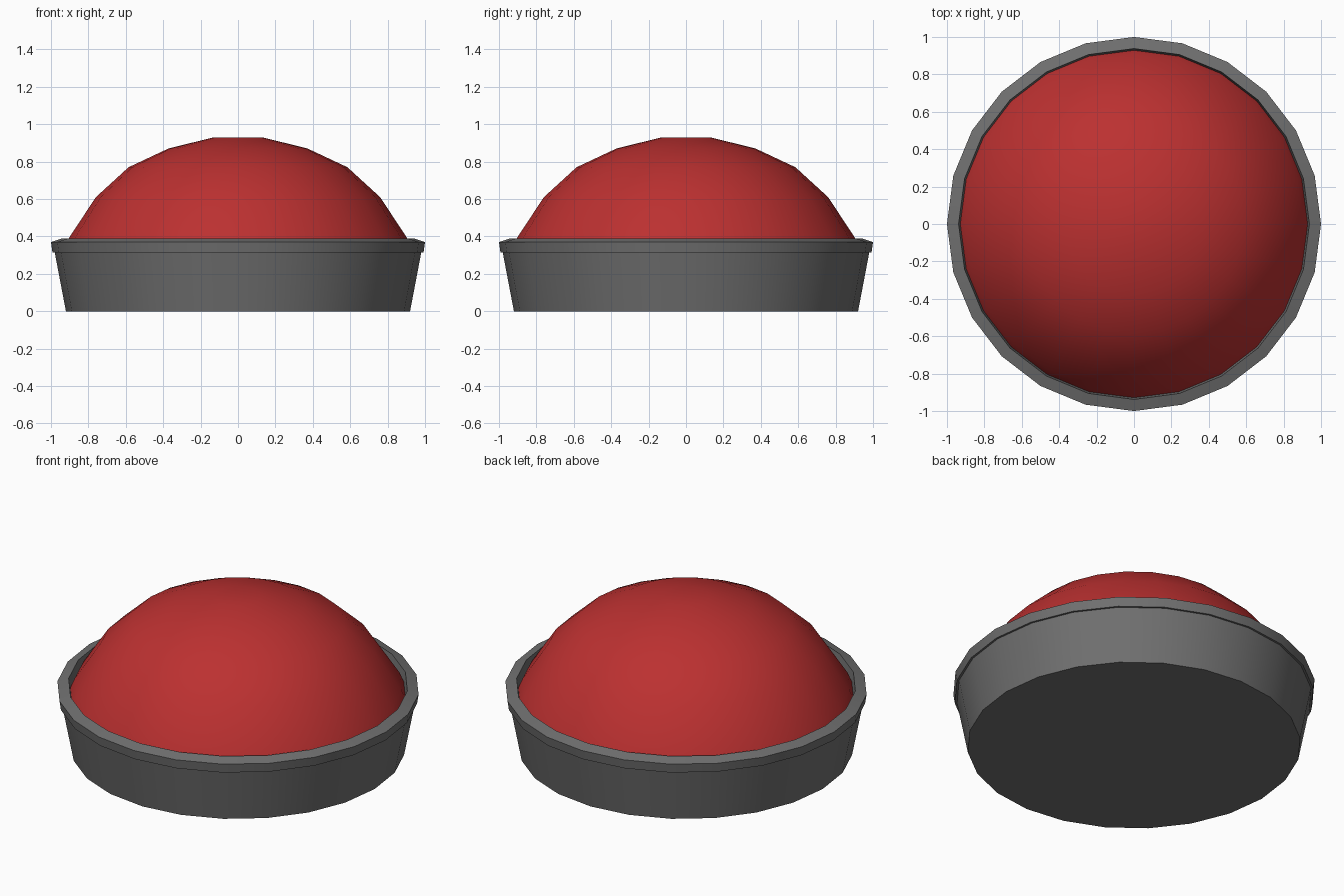
import bpy, bmesh
from math import sin, cos, pi, radians

if "Cube" in bpy.data.objects:
    bpy.data.objects.remove(bpy.data.objects["Cube"])

SIDES = 24


def lathe(name, profile, color=None, cap_first=False, cap_last=False):
    """Revolve (radius, z) points, listed from bottom outside upwards, around z."""
    bm = bmesh.new()
    rings = [[bm.verts.new((r * cos(2 * pi * i / SIDES), r * sin(2 * pi * i / SIDES), z))
              for i in range(SIDES)] for r, z in profile]
    for low, high in zip(rings, rings[1:]):
        for i in range(SIDES):
            j = (i + 1) % SIDES
            bm.faces.new((low[i], low[j], high[j], high[i]))
    if cap_first:
        bm.faces.new(rings[0][::-1])
    if cap_last:
        bm.faces.new(rings[-1])
    mesh = bpy.data.meshes.new(name)
    bm.to_mesh(mesh)
    bm.free()
    obj = bpy.data.objects.new(name, mesh)
    bpy.context.collection.objects.link(obj)
    if color:
        mat = bpy.data.materials.new(name + "_colour")
        mat.diffuse_color = color
        mat.use_nodes = True
        mat.node_tree.nodes["Principled BSDF"].inputs["Base Color"].default_value = mat.diffuse_color
        mesh.materials.append(mat)
    bpy.ops.object.select_all(action='DESELECT')
    obj.select_set(True)
    bpy.context.view_layer.objects.active = obj
    bpy.ops.object.shade_smooth_by_angle(angle=radians(35))
    return obj


GREY = (0.16, 0.16, 0.16, 1)
RED = (0.5, 0.03, 0.03, 1)

# Tapered housing with an overhanging lip and a recess for the dome
lathe("housing", [(0.92, 0), (0.98, 0.315), (0.992, 0.315), (1.0, 0.37),
                  (0.938, 0.39), (0.928, 0.33), (0.85, 0.33)],
      GREY, cap_first=True, cap_last=True)

# Push-button dome with a small flat top, seated in the recess
lathe("button_dome", [(0.93, 0.33), (0.905, 0.39), (0.76, 0.61), (0.585, 0.77),
                      (0.372, 0.87), (0.13, 0.93)],
      RED, cap_first=True, cap_last=True)
